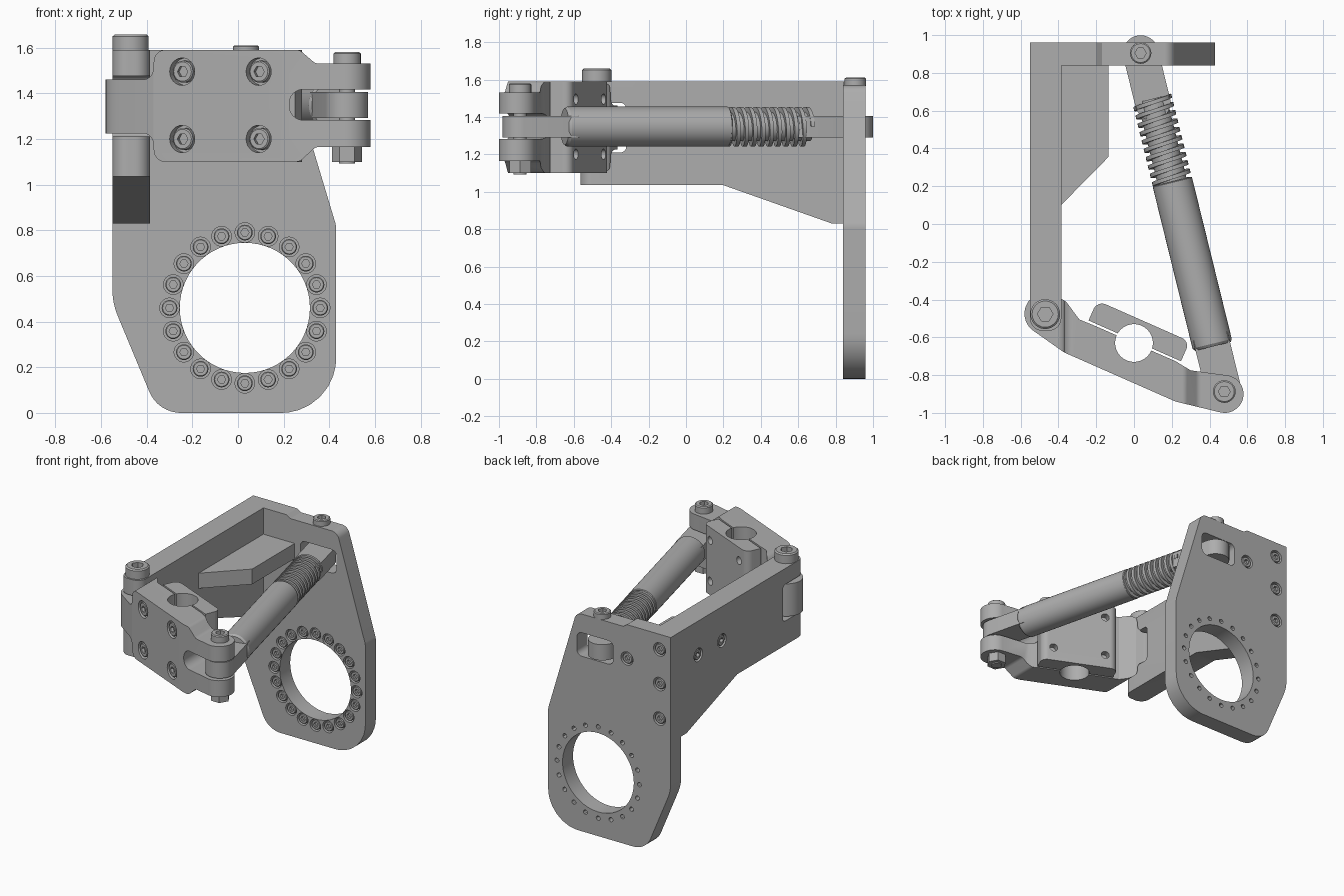
import bpy, bmesh
from math import cos, sin, radians, pi, tau
from mathutils import Vector, Matrix

cube = bpy.data.objects.get("Cube")
if cube:
    bpy.data.objects.remove(cube)

grey = bpy.data.materials.new("machined_grey")
grey.use_nodes = True
grey.diffuse_color = (0.42, 0.42, 0.42, 1)
grey.node_tree.nodes["Principled BSDF"].inputs["Base Color"].default_value = grey.diffuse_color
parts = []


def add(name, bm):
    bmesh.ops.recalc_face_normals(bm, faces=bm.faces)
    mesh = bpy.data.meshes.new(name)
    bm.to_mesh(mesh)
    bm.free()
    mesh.materials.append(grey)
    ob = bpy.data.objects.new(name, mesh)
    bpy.context.collection.objects.link(ob)
    parts.append(ob)
    return ob


def activate(ob):
    bpy.ops.object.select_all(action='DESELECT')
    ob.select_set(True)
    bpy.context.view_layer.objects.active = ob


def boolean(ob, cutter, op='DIFFERENCE'):
    mod = ob.modifiers.new("cut", 'BOOLEAN')
    mod.operation, mod.object, mod.solver = op, cutter, 'EXACT'
    activate(ob)
    bpy.ops.object.modifier_apply(modifier=mod.name)
    parts.remove(cutter)
    bpy.data.objects.remove(cutter)


def arc(cx, cy, r, a0, a1, n=20):
    steps = [radians(a0 + (a1 - a0) * i / n) for i in range(n + 1)]
    return [(cx + r * cos(a), cy + r * sin(a)) for a in steps]


def rounded(corners, n=8):
    # Fillet each (a, b, radius) corner with a tangent curve
    pts = []
    for i, (a, b, r) in enumerate(corners):
        p = Vector((a, b))
        if r == 0:
            pts.append((a, b))
            continue
        u = (Vector(corners[i - 1][:2]) - p).normalized()
        v = (Vector(corners[(i + 1) % len(corners)][:2]) - p).normalized()
        half = u.angle(v) / 2
        centre = p + (u + v).normalized() * r / sin(half)
        p0 = p + u * r * cos(half) / sin(half) - centre
        p1 = p + v * r * cos(half) / sin(half) - centre
        for k in range(n + 1):
            pts.append(tuple(centre + p0.lerp(p1, k / n).normalized() * r))
    return pts


def prism(name, pts, lo, hi, axis='z'):
    place = {'z': lambda a, b, h: (a, b, h), 'y': lambda a, b, h: (a, h, b),
             'x': lambda a, b, h: (h, a, b)}[axis]
    bm = bmesh.new()
    face = bm.faces.new([bm.verts.new(place(a, b, lo)) for a, b in pts])
    new = bmesh.ops.extrude_face_region(bm, geom=[face])["geom"]
    shift = Vector(place(0, 0, hi - lo))
    bmesh.ops.translate(bm, verts=[g for g in new if isinstance(g, bmesh.types.BMVert)], vec=shift)
    return add(name, bm)


def box(a0, b0, a1, b1, r=0):
    return rounded([(a0, b0, r), (a1, b0, r), (a1, b1, r), (a0, b1, r)])


def frame(pos, normal):
    return Matrix.Translation(pos) @ Vector(normal).to_track_quat('Z', 'Y').to_matrix().to_4x4()


def bore(ob, spots, normal, r, depth, n=24):
    # Cut round holes centred on the surface at each spot
    bm = bmesh.new()
    for p in spots:
        bmesh.ops.create_cone(bm, cap_ends=True, segments=n, radius1=r, radius2=r,
                              depth=2 * depth, matrix=frame(p, normal))
    boolean(ob, add("bore_cutter", bm))


def lathe(name, profile, matrix, n=40):
    bm = bmesh.new()
    verts = [bm.verts.new((r, 0, h)) for r, h in profile]
    edges = [bm.edges.new(e) for e in zip(verts, verts[1:])]
    bmesh.ops.spin(bm, geom=verts + edges, angle=tau, steps=n, axis=(0, 0, 1), cent=(0, 0, 0))
    bmesh.ops.remove_doubles(bm, verts=bm.verts, dist=0.0005)
    bm.transform(matrix)
    return add(name, bm)


# Shared socket screw head: unit radius, unit height
head = lathe("socket_screw", [(0, 0), (1, 0), (1, 0.88), (0.88, 1), (0, 1)], Matrix(), 24)
boolean(head, prism("hex_cutter", arc(0, 0, 0.52, 0, 300, 5), 0.45, 1.5))
head_mesh = head.data
parts.remove(head)
bpy.data.objects.remove(head)


def screw(name, pos, normal, r, h):
    ob = bpy.data.objects.new(name, head_mesh)
    ob.matrix_world = frame(pos, normal) @ Matrix.Diagonal((r, r, h, 1))
    bpy.context.collection.objects.link(ob)
    parts.append(ob)


def sunk_screws(ob, name, spots, normal, r, depth=0.04):
    bore(ob, spots, normal, r, depth)
    for p in spots:
        screw(name, Vector(p) - Vector(normal) * depth, normal, r * 0.8, depth * 0.9)


# Back mounting plate with ring hole and rod window
plate = prism("mounting_plate", rounded([
    (-0.55, 1.59, 0), (-0.2, 1.59, 0), (-0.17, 1.57, 0), (0.205, 1.57, 0.06), (0.43, 0.82, 0.1),
    (0.43, 0, 0.24), (-0.35, 0, 0.15), (-0.55, 0.48, 0.3)]), 0.84, 0.96, 'y')
boolean(plate, prism("ring_cutter", arc(0.03, 0.46, 0.285, 0, 354, 59), 0.7, 1.1, 'y'))
boolean(plate, prism("window_cutter", box(-0.09, 1.265, 0.2, 1.435, 0.04), 0.7, 1.1, 'y'))
ring = [(x, 0.84, z) for x, z in arc(0.03, 0.46, 0.33, 0, 342, 19)]
sunk_screws(plate, "ring_screw", ring, (0, -1, 0), 0.043)
bore(plate, [(x, 0.96, z) for x, y, z in ring], (0, 1, 0), 0.016, 0.04, 12)
sunk_screws(plate, "plate_screw", [(-0.46, 0.96, z) for z in (1.48, 1.23, 0.98)]
            + [(-0.2, 0.96, 1.345)], (0, 1, 0), 0.048)

# Side arm with a slot for the link eye
arm = prism("side_arm", [(-0.565, 1.59), (-0.565, 1.035), (0.2, 1.035), (0.78, 0.83),
                         (0.85, 0.83), (0.85, 1.59)], -0.55, -0.385, 'x')
boolean(arm, prism("end_shape", rounded([(-0.55, -0.565, 0.065), (-0.385, -0.565, 0.065),
                                         (-0.385, 0.842, 0), (-0.55, 0.842, 0)]), 0, 2), 'INTERSECT')
boolean(arm, prism("slot_cutter", box(-0.8, 1.21, -0.32, 1.475, 0.03), -0.7, -0.2, 'x'))
sunk_screws(arm, "arm_screw", [(-0.55, y, 1.345) for y in (0.645, 0.375)], (-1, 0, 0), 0.048)
screw("arm_pivot_screw", (-0.47, -0.477, 1.59), (0, 0, 1), 0.079, 0.068)
prism("gusset", [(-0.386, 0.1), (-0.135, 0.355), (-0.135, 0.842), (-0.386, 0.842)], 1.29, 1.4)

# Front link: plan outline intersected with its front silhouette
link = prism("front_link", arc(-0.47, -0.475, 0.11, 55, 235)
             + [(-0.37, -0.68), (0.22, -0.94)] + arc(0.48, -0.9, 0.1, 258, 440)
             + [(0.3, -0.775), (0.221, -0.727), (-0.2, -0.542), (-0.29, -0.505), (-0.36, -0.41)],
             1.0, 1.7)
boolean(link, prism("link_silhouette", rounded([
    (-0.7, 1.225, 0), (-0.375, 1.225, 0.045), (-0.365, 1.1, 0.05), (0.27, 1.1, 0.04),
    (0.34, 1.165, 0.04), (0.7, 1.165, 0), (0.7, 1.53, 0), (0.34, 1.53, 0.04),
    (0.27, 1.59, 0.04), (-0.365, 1.59, 0.05), (-0.375, 1.46, 0.045), (-0.7, 1.46, 0)]),
    -1.2, 0, 'y'), 'INTERSECT')
boolean(link, prism("fork_cutter", box(0.225, 1.283, 0.8, 1.417, 0.06), -1.2, 0, 'y'))

# Clamp cap, laid out along (s) and behind (d) the slanted front face
tilt = radians(-23.8)
along, behind = Vector((cos(tilt), sin(tilt))), Vector((-sin(tilt), cos(tilt)))


def clamp(s, d):
    return tuple(Vector((-0.37, -0.68)) + along * s + behind * d)


cap = prism("clamp_cap", [clamp(s, d) for s, d in rounded([
    (0.05, 0.207, 0), (0.585, 0.207, 0), (0.585, 0.322, 0.045), (0.05, 0.322, 0.05)])], 1.1, 1.59)
for part in (link, cap):
    bore(part, [(0, -0.63, 1.35)], (0, 0, 1), 0.1, 0.5, 40)
rows = [(s, z) for s in (0.137, 0.503) for z in (1.2, 1.495)]
sunk_screws(link, "clamp_screw", [(*clamp(s, 0), z) for s, z in rows],
            (-behind.x, -behind.y, 0), 0.06)
bore(cap, [(*clamp(s, 0.322), z) for s, z in rows], (behind.x, behind.y, 0), 0.028, 0.05, 20)

# Fork and plate pivot hardware
screw("fork_screw", (0.478, -0.887, 1.53), (0, 0, 1), 0.06, 0.05)
prism("fork_nut", arc(0.478, -0.887, 0.066, 0, 300, 5), 1.1, 1.166)
prism("fork_pin", arc(0.478, -0.887, 0.035, 0, 345, 23), 1.092, 1.54)
screw("plate_pivot_screw", (0.035, 0.905, 1.565), (0, 0, 1), 0.057, 0.045)

# Strut: flat rod ends, damper body, core and coil spring
top, bottom = Vector((0.035, 0.905, 1.348)), Vector((0.476, -0.887, 1.348))
axis = (bottom - top).normalized()
rod = frame(top, axis)
heading = 180 / pi * Vector((1, 0)).angle_signed(axis.xy) * -1
for name, a, b in (("upper_rod_end", top, top + axis * 0.27),
                   ("lower_rod_end", bottom - axis * 0.28, bottom)):
    prism(name, arc(a.x, a.y, 0.094, heading + 90, heading + 270)
          + arc(b.x, b.y, 0.094, heading - 90, heading + 90), 1.291, 1.405)
lathe("damper_body", [(0, 0.7), (0.102, 0.7), (0.107, 0.705), (0.107, 1.585), (0.097, 1.6),
                      (0, 1.6)], rod)
lathe("damper_core", [(0, 0.25), (0.078, 0.25), (0.078, 0.71), (0, 0.71)], rod)
bm = bmesh.new()
corners = [bm.verts.new((r, 0, h)) for r, h in box(0.07, 0.247, 0.106, 0.268)]
for i in range(4):
    bm.edges.new((corners[i - 1], corners[i]))
spring = add("coil_spring", bm)
spring.matrix_world = rod
coil = spring.modifiers.new("coil", 'SCREW')
coil.screw_offset, coil.iterations, coil.steps, coil.render_steps = 0.0455, 10, 32, 32
coil.use_normal_calculate = True
activate(spring)
bpy.ops.object.modifier_apply(modifier=coil.name)

# Smooth the round faces and keep hard edges
for ob in parts:
    activate(ob)
    bpy.ops.object.shade_smooth_by_angle(angle=radians(30))
